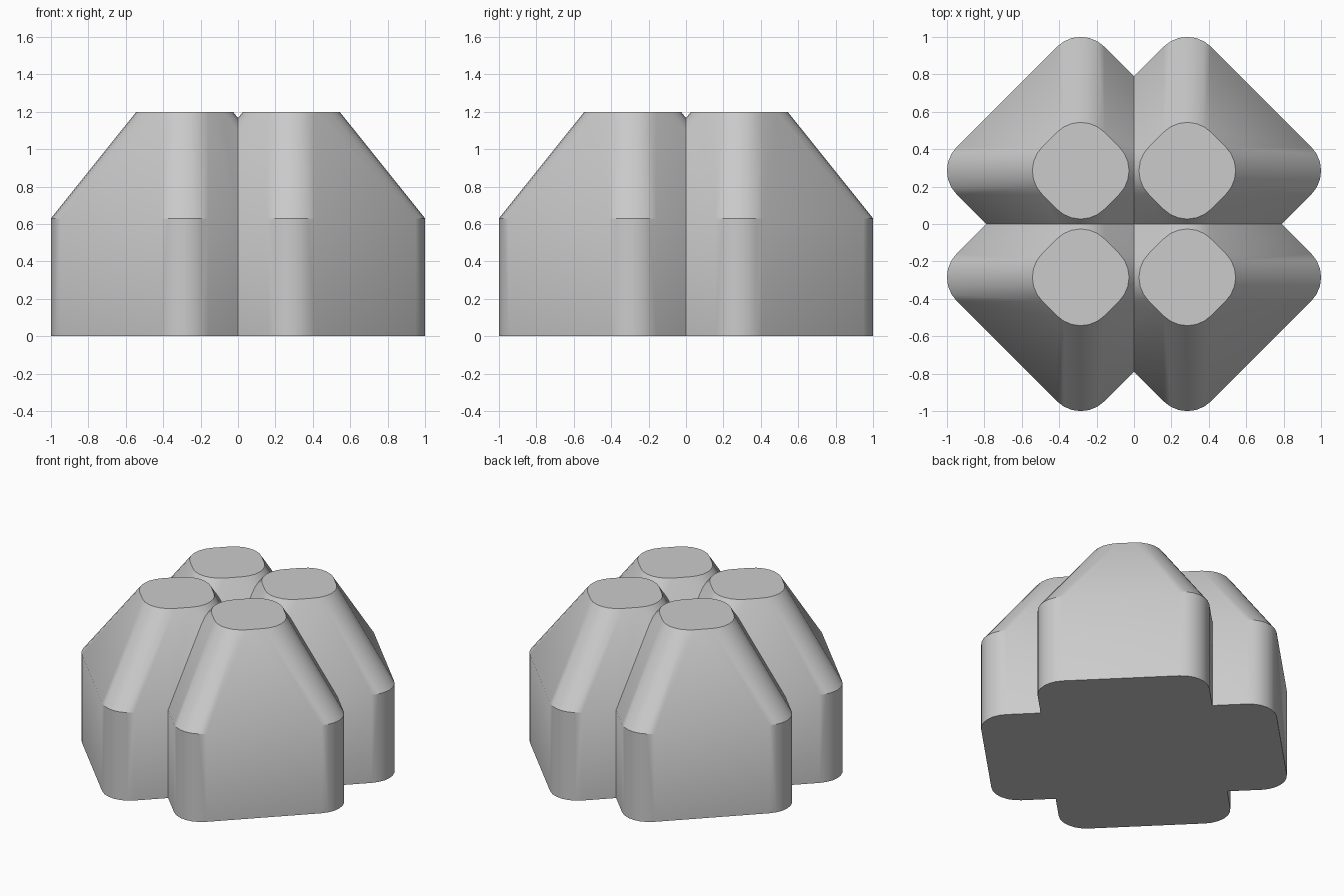
import bpy, bmesh, math

if "Cube" in bpy.data.objects:
    bpy.data.objects.remove(bpy.data.objects["Cube"])

CENTRE = 0.285      # offset of each block from the middle
BASE_TIP = 0.79     # diamond half diagonal before rounding, lower walls
TOP_TIP = 0.333     # same at the flat top
RADIUS = 0.18       # corner rounding, constant all the way up
SEGMENTS = 6
SHOULDER, HEIGHT = 0.63, 1.2


def rounded_diamond(tip):
    """Outline of a diamond whose four points are rounded."""
    points = []
    d = tip - RADIUS * math.sqrt(2)
    for corner in range(4):
        a = corner * math.pi / 2
        for i in range(SEGMENTS + 1):
            t = a - math.pi / 4 + math.pi / 2 * i / SEGMENTS
            points.append((CENTRE + d * math.cos(a) + RADIUS * math.cos(t),
                           CENTRE + d * math.sin(a) + RADIUS * math.sin(t)))
    return points


# One tapered block: straight walls, sloped shoulder, flat top
bm = bmesh.new()
rings = [[bm.verts.new((x, y, z)) for x, y in rounded_diamond(tip)]
         for tip, z in ((BASE_TIP, 0), (BASE_TIP, SHOULDER), (TOP_TIP, HEIGHT))]
n = len(rings[0])
for low, high in zip(rings, rings[1:]):
    for i in range(n):
        j = (i + 1) % n
        bm.faces.new((low[i], low[j], high[j], high[i]))
bm.faces.new(rings[0][::-1])
bm.faces.new(rings[-1])

# Trim at both symmetry planes so the four blocks meet in clean valleys
for normal in ((1, 0, 0), (0, 1, 0)):
    bmesh.ops.bisect_plane(bm, geom=bm.verts[:] + bm.edges[:] + bm.faces[:],
                           plane_co=(0, 0, 0), plane_no=normal, clear_inner=True)

mesh = bpy.data.meshes.new("clustered_blocks")
bm.to_mesh(mesh)
bm.free()
obj = bpy.data.objects.new("clustered_blocks", mesh)
bpy.context.collection.objects.link(obj)

grey = bpy.data.materials.new("light grey")
grey.diffuse_color = (0.6, 0.6, 0.6, 1)
grey.use_nodes = True
grey.node_tree.nodes["Principled BSDF"].inputs["Base Color"].default_value = grey.diffuse_color
mesh.materials.append(grey)

# Mirror to all four quadrants
mirror = obj.modifiers.new("mirror", 'MIRROR')
mirror.use_axis = (True, True, False)
mirror.use_clip = True

# Smooth rounded corners, keep the rims and valleys crisp
bpy.context.view_layer.objects.active = obj
obj.select_set(True)
bpy.ops.object.modifier_apply(modifier="mirror")
bpy.ops.object.shade_smooth_by_angle(angle=math.radians(30))
